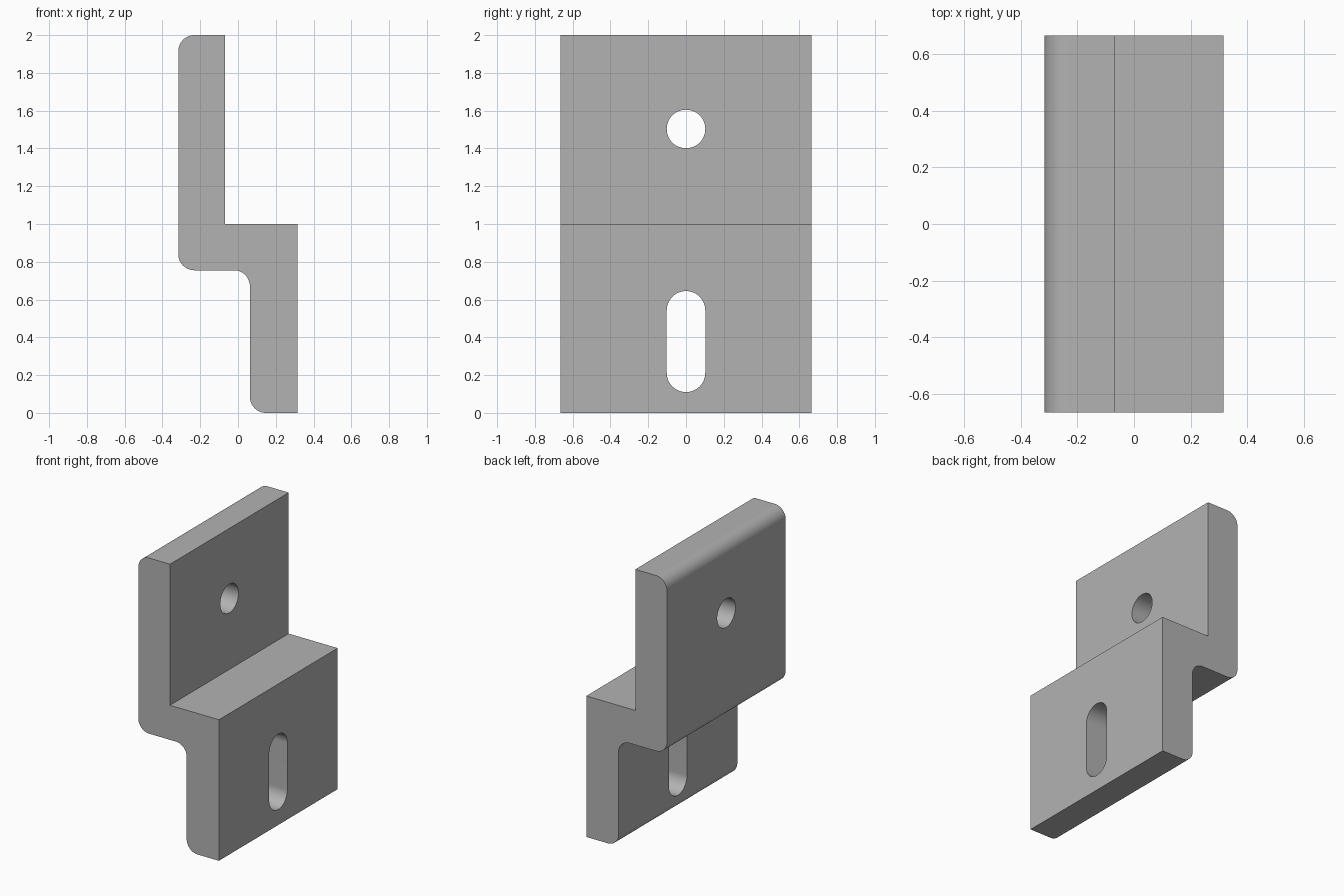
import bpy
import bmesh
from math import sin, cos, pi
from mathutils import Vector

cube = bpy.data.objects.get("Cube")
if cube:
    bpy.data.objects.remove(cube, do_unlink=True)

HALF_WIDTH = 0.665
FILLET = 0.085
HOLE_RADIUS = 0.102

steel = bpy.data.materials.new("plain grey")
steel.use_nodes = True
grey = (0.45, 0.45, 0.45, 1)
steel.diffuse_color = grey
steel.node_tree.nodes["Principled BSDF"].inputs["Base Color"].default_value = grey


def prism(name, outline, direction):
    """Extrude a closed outline along a direction into a solid object."""
    bm = bmesh.new()
    face = bm.faces.new([bm.verts.new(p) for p in outline])
    result = bmesh.ops.extrude_face_region(bm, geom=[face])
    moved = [v for v in result["geom"] if isinstance(v, bmesh.types.BMVert)]
    bmesh.ops.translate(bm, verts=moved, vec=direction)
    bmesh.ops.recalc_face_normals(bm, faces=bm.faces)
    mesh = bpy.data.meshes.new(name)
    bm.to_mesh(mesh)
    bm.free()
    mesh.materials.append(steel)
    obj = bpy.data.objects.new(name, mesh)
    bpy.context.collection.objects.link(obj)
    return obj


def rounded(corners, steps=12):
    """Replace the flagged right-angle corners with circular fillets."""
    points = []
    for i, (x, z, is_round) in enumerate(corners):
        p = Vector((x, -HALF_WIDTH, z))
        if not is_round:
            points.append(p)
            continue
        before, after = corners[i - 1], corners[(i + 1) % len(corners)]
        a = (Vector((before[0], -HALF_WIDTH, before[1])) - p).normalized() * FILLET
        b = (Vector((after[0], -HALF_WIDTH, after[1])) - p).normalized() * FILLET
        for s in range(steps + 1):
            t = s / steps * pi / 2
            points.append(p + a * (1 - sin(t)) + b * (1 - cos(t)))
    return points


def hole_cutter(name, low, high, steps=24):
    """Round or slotted cutter running through the plates along x."""
    points = []
    for centre, start in ((high, 0), (low, pi)):
        for s in range(steps + 1):
            t = start + pi * s / steps
            points.append(Vector((-1, HOLE_RADIUS * cos(t), centre + HOLE_RADIUS * sin(t))))
    # A round hole shares its end points between both half circles
    outline = [p for i, p in enumerate(points) if (p - points[i - 1]).length > 1e-5]
    cutter = prism(name, outline, (2, 0, 0))
    cutter.hide_render = True
    cutter.hide_viewport = True
    return cutter


# Stepped bracket: upper plate, shelf and lower plate in one profile
profile = [
    (-0.316, 2.0, True), (-0.068, 2.0, False), (-0.068, 1.0, False),
    (0.316, 1.0, False), (0.316, 0.0, False), (0.063, 0.0, True),
    (0.063, 0.755, True), (-0.316, 0.755, True),
]
bracket = prism("stepped_bracket", rounded(profile), (0, 2 * HALF_WIDTH, 0))

bpy.ops.object.select_all(action="DESELECT")
bracket.select_set(True)
bpy.context.view_layer.objects.active = bracket

# Round hole in the upper plate, slot in the lower plate
for cutter in (hole_cutter("round_hole_cutter", 1.503, 1.503),
               hole_cutter("slot_cutter", 0.212, 0.543)):
    cut = bracket.modifiers.new(cutter.name, "BOOLEAN")
    cut.operation = "DIFFERENCE"
    cut.solver = "EXACT"
    cut.object = cutter
    bpy.ops.object.modifier_apply(modifier=cut.name)
    bpy.data.objects.remove(cutter, do_unlink=True)

# Smooth fillets and hole walls, crisp plate edges
bpy.ops.object.shade_smooth_by_angle(angle=pi / 6)
weighted = bracket.modifiers.new("even_flats", "WEIGHTED_NORMAL")
weighted.keep_sharp = True
